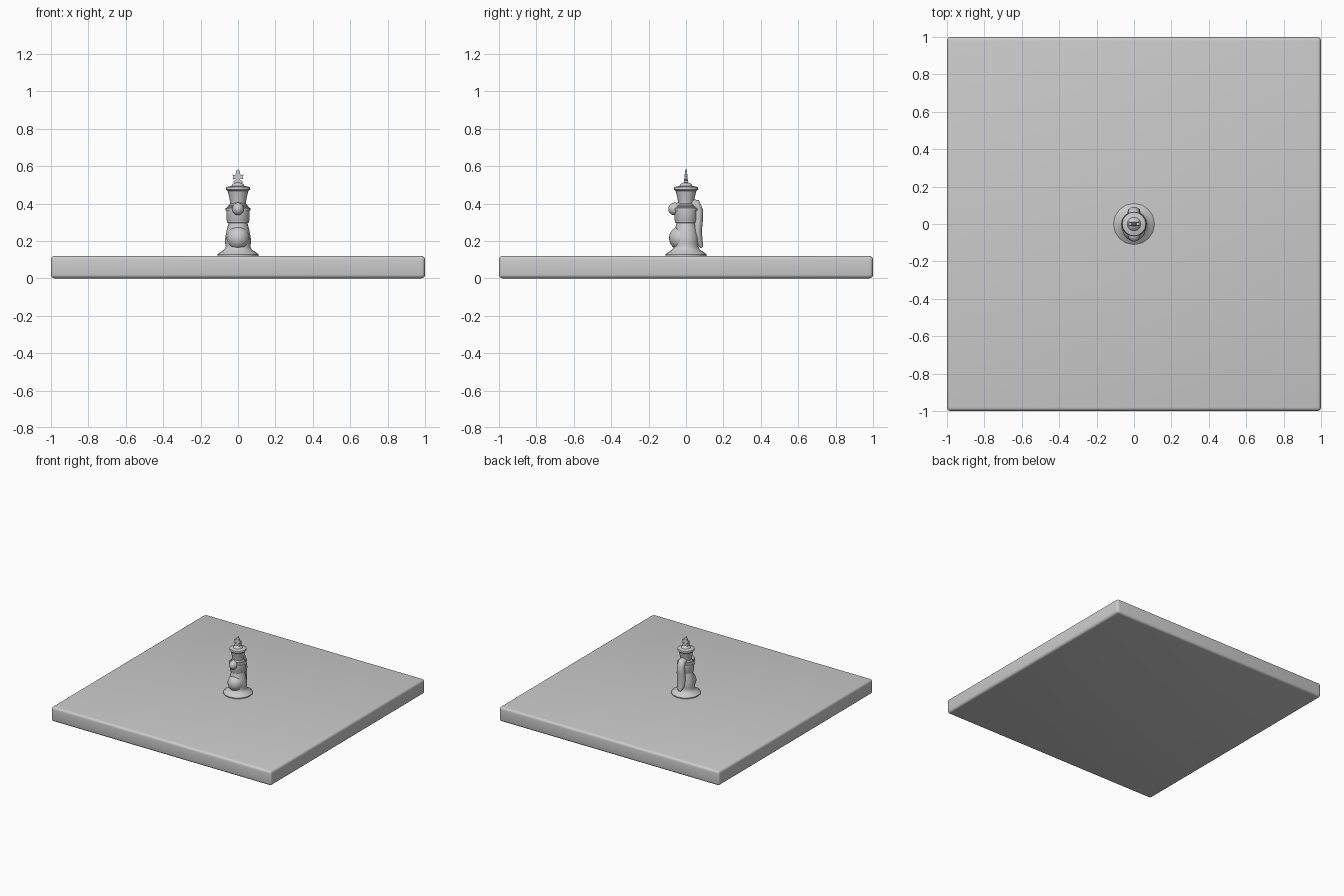
import bpy, bmesh, math
from mathutils import Vector

if "Cube" in bpy.data.objects:
    bpy.data.objects.remove(bpy.data.objects["Cube"])


def finish(name, bm, bevel=0, segs=3, angle=35):
    bmesh.ops.recalc_face_normals(bm, faces=bm.faces[:])
    me = bpy.data.meshes.new(name)
    bm.to_mesh(me)
    bm.free()
    ob = bpy.data.objects.new(name, me)
    bpy.context.collection.objects.link(ob)
    bpy.ops.object.select_all(action='DESELECT')
    ob.select_set(True)
    bpy.context.view_layer.objects.active = ob
    if bevel:
        m = ob.modifiers.new("bevel", 'BEVEL')
        m.width, m.segments = bevel, segs
        bpy.ops.object.modifier_apply(modifier=m.name)
    bpy.ops.object.shade_smooth_by_angle(angle=math.radians(angle))
    return ob


def lathe(name, profile, n=16):
    bm = bmesh.new()
    rings = [[bm.verts.new((r * math.cos(2 * math.pi * i / n), r * math.sin(2 * math.pi * i / n), z))
              for i in range(n)] for r, z in profile]
    for a, b in zip(rings, rings[1:]):
        for i in range(n):
            j = (i + 1) % n
            bm.faces.new((a[i], a[j], b[j], b[i]))
    bm.faces.new(rings[0])
    bm.faces.new(rings[-1])
    return finish(name, bm)


def ellipsoid(name, loc, radii):
    bm = bmesh.new()
    bmesh.ops.create_uvsphere(bm, u_segments=20, v_segments=12, radius=1)
    for v in bm.verts:
        v.co = Vector([c * r + l for c, r, l in zip(v.co, radii, loc)])
    return finish(name, bm)


def tube(name, path, n=14):
    # path points: y, z, half width in x, half thickness in the yz plane
    bm = bmesh.new()
    rings = []
    for k, (y, z, w, t) in enumerate(path):
        p, q = path[max(k - 1, 0)], path[min(k + 1, len(path) - 1)]
        d = Vector((q[0] - p[0], q[1] - p[1])).normalized()
        rings.append([bm.verts.new((w * math.cos(a), y - d.y * t * math.sin(a), z + d.x * t * math.sin(a)))
                      for a in (2 * math.pi * i / n for i in range(n))])
    for a, b in zip(rings, rings[1:]):
        for i in range(n):
            j = (i + 1) % n
            bm.faces.new((a[i], a[j], b[j], b[i]))
    bm.faces.new(rings[0])
    bm.faces.new(rings[-1])
    return finish(name, bm, angle=60)


# Board slab with rounded edges
bm = bmesh.new()
bmesh.ops.create_cube(bm, size=1)
for v in bm.verts:
    v.co = Vector((v.co.x * 2, v.co.y * 2, v.co.z * 0.12 + 0.06))
finish("board", bm, bevel=0.02, segs=4, angle=60)

# Turned foot, body, collars and flared crown
lathe("turned_body", [
    (0.11, 0.12), (0.11, 0.128), (0.095, 0.14), (0.075, 0.152), (0.066, 0.17),
    (0.069, 0.19), (0.068, 0.22), (0.06, 0.26), (0.051, 0.295),
    (0.058, 0.298), (0.058, 0.31), (0.052, 0.314), (0.05, 0.36),
    (0.068, 0.363), (0.068, 0.376), (0.05, 0.38), (0.05, 0.392), (0.042, 0.40),
    (0.046, 0.43), (0.056, 0.468), (0.066, 0.476), (0.063, 0.488),
    (0.036, 0.494), (0.028, 0.505), (0.014, 0.512), (0.004, 0.516)])

# Turret shape interlocked with the body
lathe("turret", [(0.055, 0.30), (0.062, 0.314), (0.062, 0.374), (0.054, 0.385), (0.044, 0.388)])

# Animal-shaped piece interlocked with the body
ellipsoid("chest", (0, -0.025, 0.215), (0.062, 0.066, 0.065))
tube("neck_and_head", [
    (0.085, 0.165, 0.012, 0.008), (0.068, 0.20, 0.03, 0.022), (0.06, 0.25, 0.035, 0.025),
    (0.066, 0.31, 0.034, 0.025), (0.066, 0.36, 0.031, 0.027), (0.052, 0.395, 0.03, 0.029),
    (0.01, 0.40, 0.03, 0.029), (-0.04, 0.378, 0.03, 0.028)])
ellipsoid("muzzle", (0, -0.06, 0.371), (0.031, 0.035, 0.034))

# Cross finial, thinning towards the top
half = [(0.012, 0.505), (0.026, 0.512), (0.022, 0.522), (0.01, 0.525), (0.013, 0.533),
        (0.03, 0.53), (0.024, 0.542), (0.03, 0.555), (0.013, 0.552), (0.011, 0.562), (0.012, 0.572)]
outline = half + [(0, 0.583)] + [(-x, z) for x, z in reversed(half)]
bm = bmesh.new()
sides = [[bm.verts.new((x, s * (0.012 - 0.1 * (z - 0.505)), z)) for x, z in outline] for s in (-1, 1)]
for s in sides:
    bm.faces.new(s)
for i in range(len(outline)):
    j = (i + 1) % len(outline)
    bm.faces.new((sides[0][i], sides[0][j], sides[1][j], sides[1][i]))
finish("cross_finial", bm)
